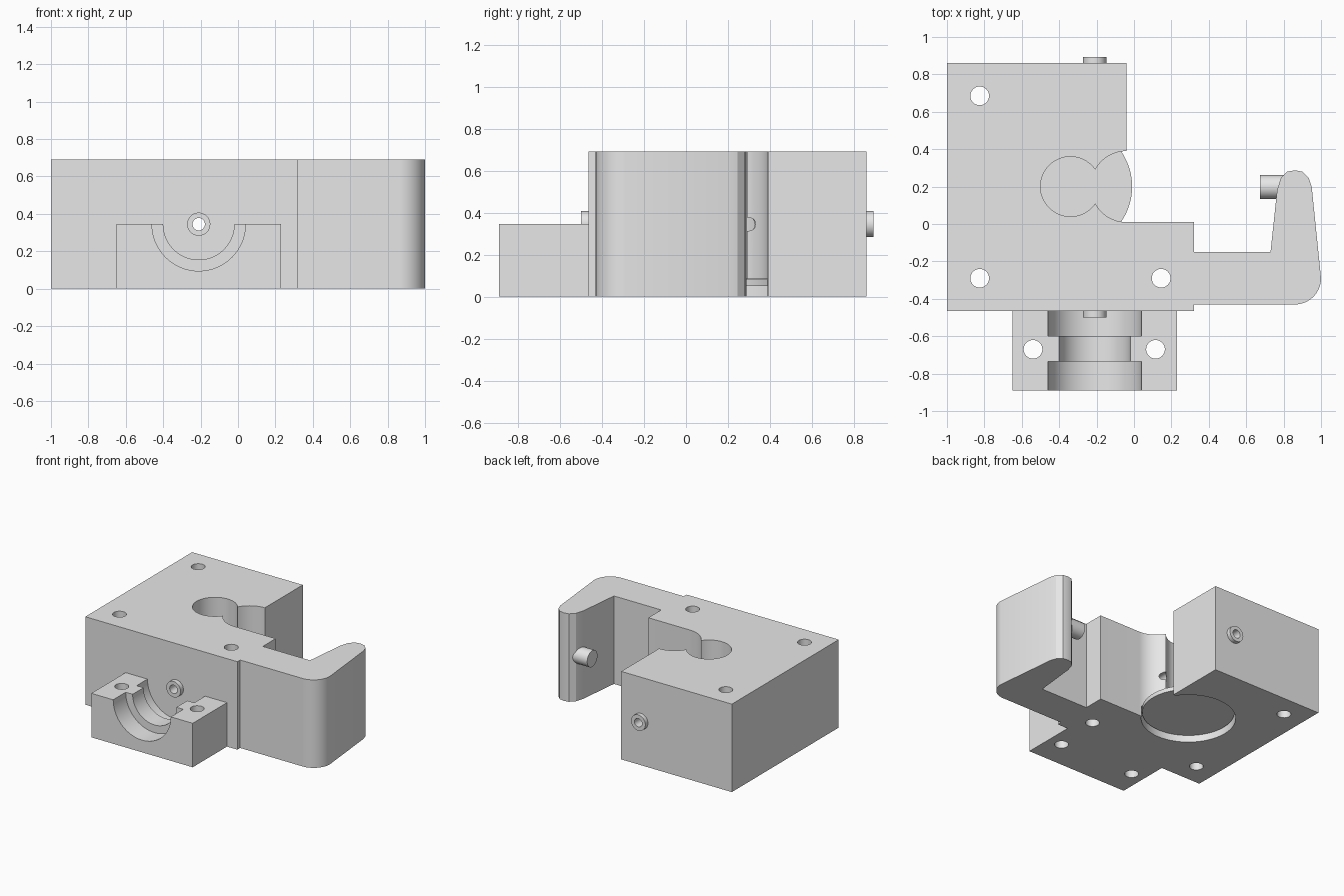
import bpy
import bmesh
from math import radians, cos, sin
from mathutils import Matrix, Vector

cube = bpy.data.objects.get("Cube")
if cube:
    bpy.data.objects.remove(cube, do_unlink=True)

grey = bpy.data.materials.new("plain_grey")
grey.use_nodes = True
grey.diffuse_color = (0.8, 0.8, 0.8, 1)
grey.node_tree.nodes["Principled BSDF"].inputs["Base Color"].default_value = (0.8, 0.8, 0.8, 1)

HEIGHT = 0.69
MID = 0.345          # height of the bore axis
AXIS_X = -0.21       # bore and cradle centre line
WELL = (-0.34, 0.2)  # centre of the round well


def add_object(name, bm):
    bmesh.ops.recalc_face_normals(bm, faces=bm.faces[:])
    mesh = bpy.data.meshes.new(name)
    bm.to_mesh(mesh)
    bm.free()
    mesh.materials.append(grey)
    obj = bpy.data.objects.new(name, mesh)
    bpy.context.collection.objects.link(obj)
    return obj


def cylinder(name, start, end, radius, sides=64):
    a, b = Vector(start), Vector(end)
    turn = (b - a).to_track_quat('Z', 'Y').to_matrix().to_4x4()
    bm = bmesh.new()
    bmesh.ops.create_cone(bm, cap_ends=True, segments=sides, radius1=radius, radius2=radius,
                          depth=(b - a).length, matrix=Matrix.Translation((a + b) / 2) @ turn)
    return add_object(name, bm)


def box(name, low, high):
    bm = bmesh.new()
    low, high = Vector(low), Vector(high)
    bmesh.ops.create_cube(bm, size=1, matrix=Matrix.Translation((low + high) / 2)
                          @ Matrix.Diagonal((*(high - low), 1)))
    return add_object(name, bm)


def extrude(name, outline, height):
    bm = bmesh.new()
    face = bm.faces.new([bm.verts.new((x, y, 0)) for x, y in outline])
    top = bmesh.ops.extrude_face_region(bm, geom=[face])["geom"]
    bmesh.ops.translate(bm, vec=(0, 0, height),
                        verts=[v for v in top if isinstance(v, bmesh.types.BMVert)])
    return add_object(name, bm)


def arc(centre, radius, start, end, steps):
    angles = [radians(start + (end - start) * i / steps) for i in range(steps + 1)]
    return [(centre[0] + radius * cos(t), centre[1] + radius * sin(t)) for t in angles]


def cut(obj, cutters):
    bpy.context.view_layer.objects.active = obj
    for cutter in cutters:
        mod = obj.modifiers.new("cut", 'BOOLEAN')
        mod.operation = 'DIFFERENCE'
        mod.solver = 'EXACT'
        mod.object = cutter
        bpy.ops.object.modifier_apply(modifier=mod.name)
        bpy.data.objects.remove(cutter, do_unlink=True)


def bore_cutter():
    return cylinder("bore_cutter", (AXIS_X, -1.2, MID), (AXIS_X, 1.2, MID), 0.033, 32)


def screw_cutter(x, y):
    return cylinder("screw_cutter", (x, y, -0.2), (x, y, 1), 0.05, 32)


# Block with open round well and hooked arm
outline = [(-1, -0.465), (0.32, -0.465), (0.32, -0.43)]
outline += arc((0.86, -0.29), 0.14, -90, 0, 16)
outline += [(0.95, 0.2), (0.935, 0.245), (0.9, 0.28), (0.86, 0.287), (0.82, 0.28),
            (0.785, 0.245), (0.765, 0.18), (0.73, -0.15), (0.32, -0.15), (0.32, 0.01)]
outline += arc((-0.04, 0.2), 0.19, 270, 208.2, 16)
outline += arc(WELL, 0.16, -34.1, -325.9, 48)
outline += arc((-0.04, 0.2), 0.19, 151.8, 90, 16)
outline += [(-0.04, 0.86), (-1, 0.86)]
body = extrude("main_block", outline, HEIGHT)
cut(body, [screw_cutter(x, y) for x, y in ((-0.825, 0.685), (-0.825, -0.29), (0.145, -0.29))])
cut(body, [bore_cutter(),
           cylinder("pocket_cutter", (*WELL, -0.1), (*WELL, 0.084), 0.338, 96)])

# Disc seated in the underside pocket
disc = cylinder("base_disc", (*WELL, 0.05), (*WELL, 0.083), 0.33, 96)

# Half-round cradle on the front, with a narrower rib in the middle
cradle = box("cradle", (-0.65, -0.89, 0), (0.23, -0.465, MID))
cut(cradle, [cylinder("groove_cutter", (AXIS_X, y0, MID), (AXIS_X, y1, MID), r)
             for y0, y1, r in ((-1, -0.735, 0.25), (-0.6, -0.4, 0.25), (-1, -0.4, 0.19))])
cut(cradle, [screw_cutter(x, -0.67) for x in (-0.54, 0.115)])

# Ring bosses at both ends of the bore
bosses = []
for name, y0, y1 in (("front_boss", -0.5, -0.465), ("back_boss", 0.86, 0.892)):
    boss = cylinder(name, (AXIS_X, y0, MID), (AXIS_X, y1, MID), 0.062, 48)
    cut(boss, [bore_cutter()])
    bosses.append(boss)

# Pin on the inside of the hook
pin = cylinder("hook_pin", (0.675, 0.197, MID), (0.85, 0.197, MID), 0.064, 48)

# Smooth curved walls, keep edges sharp
bpy.ops.object.select_all(action='DESELECT')
for obj in [body, disc, cradle, pin] + bosses:
    obj.select_set(True)
bpy.context.view_layer.objects.active = body
bpy.ops.object.shade_smooth_by_angle(angle=radians(20))
